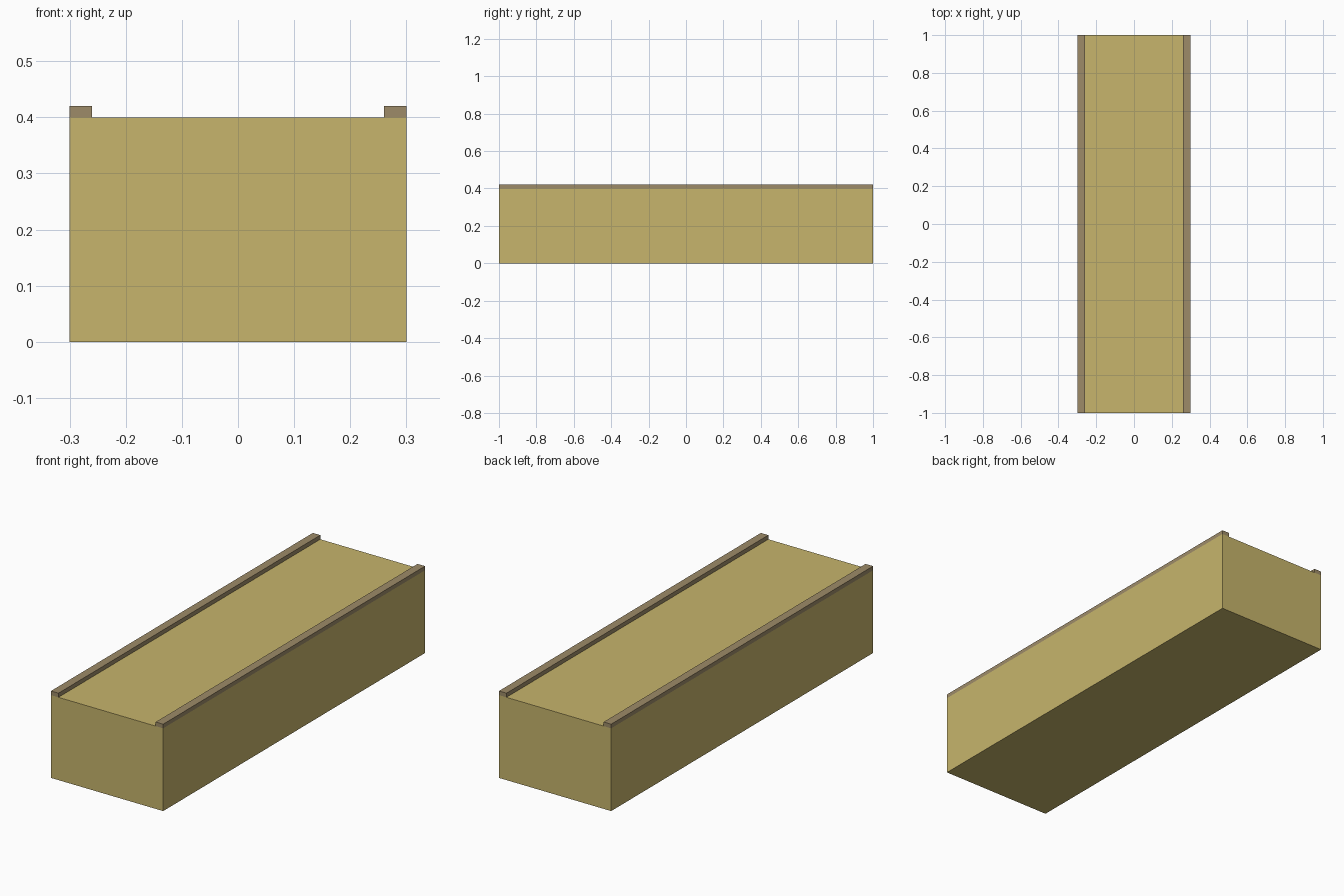
import bpy

if "Cube" in bpy.data.objects:
    bpy.data.objects.remove(bpy.data.objects["Cube"])


def material(name, color):
    m = bpy.data.materials.new(name)
    m.diffuse_color = (*color, 1.0)
    m.use_nodes = True
    m.node_tree.nodes["Principled BSDF"].inputs["Base Color"].default_value = m.diffuse_color
    return m


def box(name, center, size, mat):
    bpy.ops.mesh.primitive_cube_add(size=1, location=center)
    obj = bpy.context.object
    obj.name = name
    obj.scale = size
    bpy.ops.object.transform_apply(location=False, rotation=False, scale=True)
    obj.data.materials.append(mat)
    return obj


body_mat = material("tan", (0.57, 0.46, 0.15))
rail_mat = material("brown", (0.34, 0.26, 0.14))

# Long solid body
box("body", (0, 0, 0.2), (0.6, 2.0, 0.4), body_mat)

# Low edge rails along both long sides
for side, x in (("left", -0.28), ("right", 0.28)):
    box(side + "_rail", (x, 0, 0.41), (0.04, 2.0, 0.02), rail_mat)
